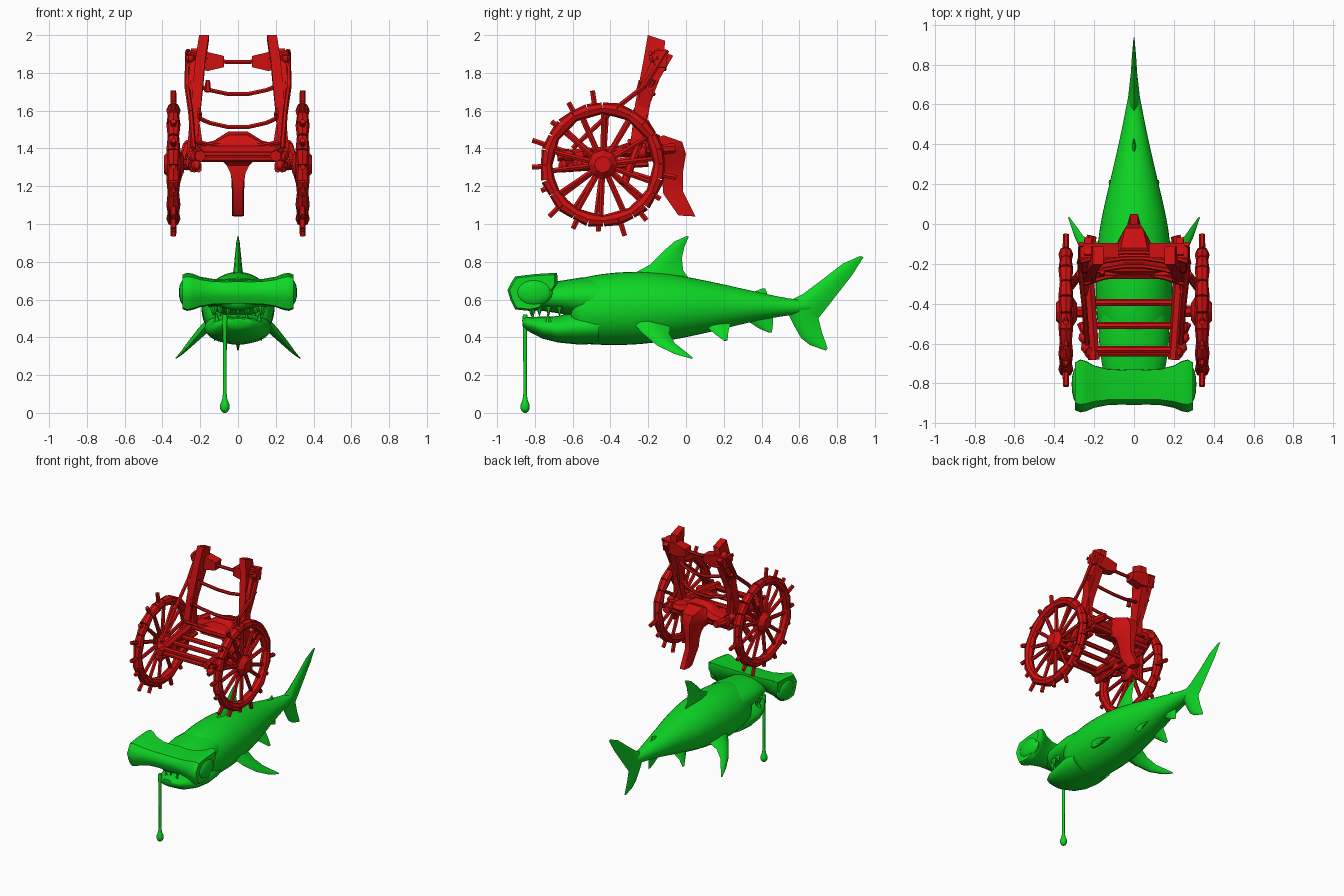
import bpy, bmesh, random
from math import sin, cos, pi, radians
from mathutils import Vector as V
random.seed(4)

def material(name, col):
    m = bpy.data.materials.new(name)
    m.diffuse_color = col
    return m
GREEN = material("green", (0.004, 0.68, 0.018, 1))
RED = material("red", (0.62, 0.005, 0.005, 1))

def finish(name, bm, mat, angle=35, subsurf=0):
    bmesh.ops.recalc_face_normals(bm, faces=bm.faces)
    me = bpy.data.meshes.new(name)
    bm.to_mesh(me); bm.free()
    o = bpy.data.objects.new(name, me)
    bpy.context.collection.objects.link(o)
    me.materials.append(mat)
    if subsurf:
        o.modifiers.new("smooth", 'SUBSURF').levels = subsurf
    if angle:
        bpy.ops.object.select_all(action='DESELECT')
        o.select_set(True)
        bpy.context.view_layer.objects.active = o
        bpy.ops.object.shade_smooth_by_angle(angle=radians(angle))
    return o

def skin(bm, rings):
    rs = [[bm.verts.new(p) for p in r] for r in rings]
    n = len(rs[0])
    for a, b in zip(rs, rs[1:]):
        for i in range(n):
            bm.faces.new((a[i], a[(i+1) % n], b[(i+1) % n], b[i]))
    bm.faces.new(rs[0]); bm.faces.new(rs[-1])

def loft(name, rings, mat, angle=35, subsurf=0):
    bm = bmesh.new()
    skin(bm, rings)
    return finish(name, bm, mat, angle, subsurf)

def ellipse(c, u, v, n=16):
    return [V(c) + V(u)*cos(2*pi*i/n) + V(v)*sin(2*pi*i/n) for i in range(n)]

def body_ring(y, w, lo, hi, n=20):
    return ellipse((0, y, (lo+hi)/2), (w, 0, 0), (0, 0, (hi-lo)/2), n)

def fins(name, sections, thick_dir, both=False):
    """Sections are (leading point, trailing point, thickness)."""
    bm = bmesh.new()
    for s in ((1, -1) if both else (1,)):
        rings = []
        for a, b, t in sections:
            a, b, d = V(a), V(b), V(thick_dir)
            r = [a] + [a.lerp(b, f) + d*t*k for f, k in ((.15, .7), (.4, 1), (.75, .5))]
            r += [b] + [a.lerp(b, f) - d*t*k for f, k in ((.75, .5), (.4, 1), (.15, .7))]
            rings.append([V((p.x*s, p.y, p.z)) for p in r])
        skin(bm, rings)
    return finish(name, bm, GREEN, 50)

def rods(name, items, sides=7, mat=RED, angle=35):
    """Straight tapered rods: (start, end, start radius, end radius)."""
    bm = bmesh.new()
    for p, q, r1, r2 in items:
        p, q = V(p), V(q)
        rot = (q-p).to_track_quat('Z', 'Y')
        u, v = rot @ V((1, 0, 0)), rot @ V((0, 1, 0))
        skin(bm, [ellipse(p, u*r1, v*r1, sides), ellipse(q, u*r2, v*r2, sides)])
    return finish(name, bm, mat, angle)

def chain(pts, r):
    return [(a, b, r, r) for a, b in zip(pts, pts[1:])]

def mirrored(items):
    f = lambda p: (-p[0], p[1], p[2])
    return items + [(f(a), f(b), r, s) for a, b, r, s in items]

def balls(name, items, mat, seg=10):
    bm = bmesh.new()
    for c, s in items:
        vs = bmesh.ops.create_uvsphere(bm, u_segments=seg, v_segments=seg//2+2, radius=1)['verts']
        for v in vs:
            v.co = V((v.co.x*s[0], v.co.y*s[1], v.co.z*s[2])) + V(c)
    return finish(name, bm, mat, 40)

# ---------- shark ----------
body = [(-.62, .14, .40, .67), (-.56, .175, .366, .715), (-.5, .187, .358, .73), (-.38, .197, .356, .747),
        (-.25, .197, .358, .752), (-.1, .187, .378, .742), (.05, .163, .408, .714), (.2, .125, .443, .682),
        (.35, .09, .483, .647), (.5, .056, .51, .614), (.58, .042, .52, .6), (.66, .025, .53, .6), (.70, .01, .55, .59)]
loft("shark_body", [body_ring(*b) for b in body], GREEN, 60, 1)
snout = [(-.87, .08, .57, .65), (-.84, .12, .545, .67), (-.76, .15, .54, .69), (-.66, .168, .525, .7),
         (-.56, .178, .50, .716), (-.46, .17, .49, .72)]
loft("snout", [body_ring(*b) for b in snout], GREEN, 60)
jaw = [(-.865, .05, .462, .5), (-.84, .09, .435, .507), (-.76, .137, .393, .51), (-.68, .16, .373, .512),
       (-.57, .178, .362, .54), (-.46, .17, .365, .55)]
loft("lower_jaw", [body_ring(*b) for b in jaw], GREEN, 60)

# hammer: one angular profile scaled along x, with flared ends
prof = [(-.945, .65), (-.925, .69), (-.905, .722), (-.80, .735), (-.682, .742), (-.68, .685), (-.735, .60),
        (-.775, .55), (-.83, .54), (-.905, .548), (-.93, .60)]
hammer = [(.295, .90), (.27, 1), (.24, .95), (.20, .80), (.13, .68), (.06, .66), (0, .68)]
def head_ring(x, k):
    return [V((x, -.81 - .02*(1-k) + (y+.81)*k, .638 + (z-.638)*k)) for y, z in prof]
half = [head_ring(*h) for h in hammer]
other = [[V((-p.x, p.y, p.z)) for p in r] for r in half[:-1]]
loft("hammer_head", half + other[::-1], GREEN, 45)
balls("eyes", [((s*.28, -.805, .638), (.033, .10, .072)) for s in (1, -1)], GREEN, 16)

# teeth in two rows around the mouth
teeth = []
for i in range(9):
    a = pi*i/8
    x, y = .135*cos(a), -.67 - .15*sin(a)
    teeth.append(((x, y, .565), (x*.97, y, .512), .02, .001))
    if i % 2:
        teeth.append(((x*.9, y, .48), (x*.9, y-.005, .532), .018, .001))
rods("teeth", teeth, 6, GREEN)

# drool strand with a drop at the end
drool = [(.52, .012), (.49, .016), (.44, .011), (.25, .010), (.1, .010), (.07, .014), (.045, .024), (.025, .026), (.008, .018), (0, .006)]
loft("drool", [ellipse((-.07, -.852, z), (r, 0, 0), (0, r, 0), 10) for z, r in drool], GREEN, 60)

# fins
X = (1, 0, 0)
fins("dorsal_fin", [((0, -.31, .72), (0, .03, .69), .03), ((0, -.19, .785), (0, -.015, .755), .022),
                    ((0, -.115, .86), (0, -.022, .82), .015), ((0, -.06, .908), (0, -.008, .88), .01),
                    ((0, .005, .937), (0, .014, .932), .003)], X)
fins("rear_dorsal_fin", [((0, .30, .63), (0, .46, .60), .015), ((0, .37, .645), (0, .43, .63), .009),
                         ((0, .405, .66), (0, .42, .658), .003)], X)
fins("tail_upper", [((0, .52, .58), (0, .70, .50), .034), ((0, .62, .63), (0, .74, .55), .026),
                    ((0, .72, .705), (0, .81, .64), .016), ((0, .83, .79), (0, .88, .73), .01),
                    ((0, .92, .83), (0, .94, .825), .003)], X)
fins("tail_lower", [((0, .53, .55), (0, .72, .58), .034), ((0, .565, .475), (0, .70, .505), .024),
                    ((0, .61, .395), (0, .72, .425), .015), ((0, .655, .36), (0, .74, .37), .01), ((0, .74, .33), (0, .75, .34), .004)], X)
fins("anal_fin", [((0, .32, .49), (0, .46, .52), .018), ((0, .39, .445), (0, .46, .47), .01), ((0, .44, .425), (0, .455, .425), .003)], X)
fins("pectoral_fins", [((.14, -.30, .50), (.14, -.08, .46), .028), ((.20, -.235, .425), (.20, -.09, .42), .024),
                       ((.26, -.15, .355), (.255, -.06, .37), .016), ((.30, -.06, .312), (.29, -.01, .33), .009),
                       ((.33, .03, .287), (.325, .036, .293), .003)], (.6, 0, .8), True)
fins("pelvic_fins", [((.07, .09, .47), (.06, .24, .48), .016), ((.10, .15, .42), (.10, .225, .435), .01),
                     ((.125, .20, .382), (.125, .22, .385), .003)], (.7, 0, .7), True)

# ---------- wheelchair ----------
CY, CZ = -.44, 1.315
for s, side in ((1, "right"), (-1, "left")):
    x = s*.342
    at = lambda a, r, dx=0: V((x+dx, CY + r*cos(a), CZ + r*sin(a)))
    N = 12
    rim = []
    for i in range(N):
        a, b = 2*pi*(i+.02)/N, 2*pi*(i+1.02)/N
        m, k = (a+b)/2, random.uniform(-.004, .006)
        rim += [(at(a, .298), at(m, .297+k), .03, .037), (at(m, .297+k), at(b, .298), .037, .03)]
    rods(side+"_rim", rim, 8)
    # spokes and pegs sticking out past the rim
    parts = []
    for i in range(14):
        a = 2*pi*(i+.35)/14 + random.uniform(-.07, .07)
        parts.append((at(a, .03), at(a, .29), .016, .013))
    for i in range(13):
        a = radians(98 + i*21)
        parts.append((at(a, .28), at(a, .395 - .02*(i % 3)), .016, .015))
    rods(side+"_spokes", parts, 6)
    hub = [(.285, .04), (.305, .072), (.36, .078), (.392, .045)]
    loft(side+"_hub", [ellipse((s*hx, CY, CZ), (0, r, 0), (0, 0, r), 8) for hx, r in hub], RED, 30)

# seat: side rails, rungs, axle and front beams
rails = mirrored([((.2, -.68, 1.36), (.24, -.14, 1.4), .03, .034), ((.21, -.66, 1.29), (.22, -.2, 1.32), .018, .018),
                  ((.23, -.14, 1.395), (.21, -.06, 1.4), .03, .026), ((.33, -.33, 1.21), (.27, -.25, 1.42), .022, .022),
                  ((.22, -.64, 1.39), (.24, -.60, 1.28), .022, .018), ((.2, CY, CZ), (.3, CY, CZ), .03, .03),
                  ((.25, -.62, 1.31), (.24, -.3, 1.42), .013, .013), ((.27, -.5, 1.3), (.2, -.66, 1.37), .018, .018)])
rods("seat_rails", rails, 7)
rungs = [((-.2, y, 1.37), (.2, y, 1.37), .018, .018) for y in (-.63, -.51, -.395)]
rungs += [((-.22, -.65, 1.345), (.22, -.65, 1.345), .016, .016), ((-.25, -.25, 1.4), (.25, -.25, 1.4), .03, .03),
          ((-.24, -.16, 1.36), (.24, -.16, 1.36), .025, .025)]
rods("seat_rungs", rungs, 7)
knots = []
for s in (1, -1):
    for kx, y, z, r in ((.235, -.62, 1.36, .035), (.25, -.57, 1.32, .032), (.22, -.65, 1.31, .03), (.25, -.24, 1.38, .042),
                        (.26, -.19, 1.42, .03), (.245, -.52, 1.38, .03), (.25, -.17, 1.88, .03), (.24, -.22, 1.74, .026)):
        knots.append(((s*kx, y, z), (r, r, r*.9)))
balls("knots", knots, RED, 7)

# rear saddle with a drooping fin-like tail
def slab(w, front, back):
    (fy, fz), (by, bz) = front, back
    a, b = V((0, fy, fz)), V((0, by, bz))
    return [a+V((w*.8, 0, 0)), a.lerp(b, .5)+V((w, 0, 0)), b+V((w*.6, 0, 0)),
            b-V((w*.6, 0, 0)), a.lerp(b, .5)-V((w, 0, 0)), a-V((w*.8, 0, 0))]
loft("rear_tail", [slab(.17, (-.26, 1.36), (-.22, 1.43)), slab(.11, (-.17, 1.34), (-.12, 1.47)), slab(.075, (-.13, 1.31), (-.02, 1.435)),
                   slab(.05, (-.13, 1.27), (0, 1.37)), slab(.036, (-.125, 1.22), (-.015, 1.28)),
                   slab(.032, (-.12, 1.16), (-.015, 1.17)), slab(.032, (-.04, 1.045), (.05, 1.04))], RED, 40)
loft("saddle", [ellipse((x, -.19, 1.395+dz), (0, .07, 0), (0, 0, h), 8) for x, h, dz in
                ((-.21, .03, 0), (-.13, .045, 0), (-.05, .065, .03), (.05, .065, .03), (.13, .045, 0), (.21, .03, 0))], RED, 30)

# backrest posts, planks and top blocks
def box_ring(c, dx, dy, tilt=0):
    return [V(c)+V((i*dx, j*dy, -j*tilt)) for i, j in ((1, 1), (-1, 1), (-1, -1), (1, -1))]
for s, side in ((1, "right"), (-1, "left")):
    loft(side+"_post", [box_ring((s*.245, -.27, 1.38), .026, .03), box_ring((s*.222, -.235, 1.62), .026, .035, .01),
                        box_ring((s*.20, -.17, 1.85), .026, .055, .018), box_ring((s*.18, -.157, 1.985), .026, .045, .015)], RED, 0)
    loft(side+"_plank", [box_ring((s*.20, -.25, 1.42), .014, .02), box_ring((s*.25, -.21, 1.72), .016, .035, .012),
                         box_ring((s*.23, -.11, 1.91), .018, .042, .02)], RED, 0)
    loft(side+"_top_block", [[V((s*x, -.14+dy, z+dz)) for dy, dz in ((-.03, -h), (.035, -h), (.045, h), (-.03, h))]
                             for x, z, h in ((.075, 1.86, .03), (.16, 1.86, .05), (.27, 1.875, .045))], RED, 0)

# sagging ropes across the back, and arm struts
ropes = []
for z, w, sag, y in ((1.905, .27, .05, -.19), (1.755, .26, .07, -.22), (1.58, .25, .07, -.26), (1.44, .25, .03, -.3)):
    pts = [(w*t, y + .05*(1-t*t), z - sag*(1-t*t)) for t in (-1, -.6, -.2, .2, .6, 1)]
    ropes += chain(pts, .012)
for s in (1, -1):
    ropes += chain([(s*.265, -.1, 1.92), (s*.27, -.22, 1.73), (s*.25, -.4, 1.59), (s*.235, -.6, 1.40)], .014)
    ropes += chain([(s*.27, -.17, 1.76), (s*.2, -.28, 1.58), (s*.25, -.2, 1.44)], .012)
ropes.append(((-.16, -.25, 1.70), (-.16, -.24, 1.76), .018, .012))
rods("ropes_and_struts", ropes, 6)
